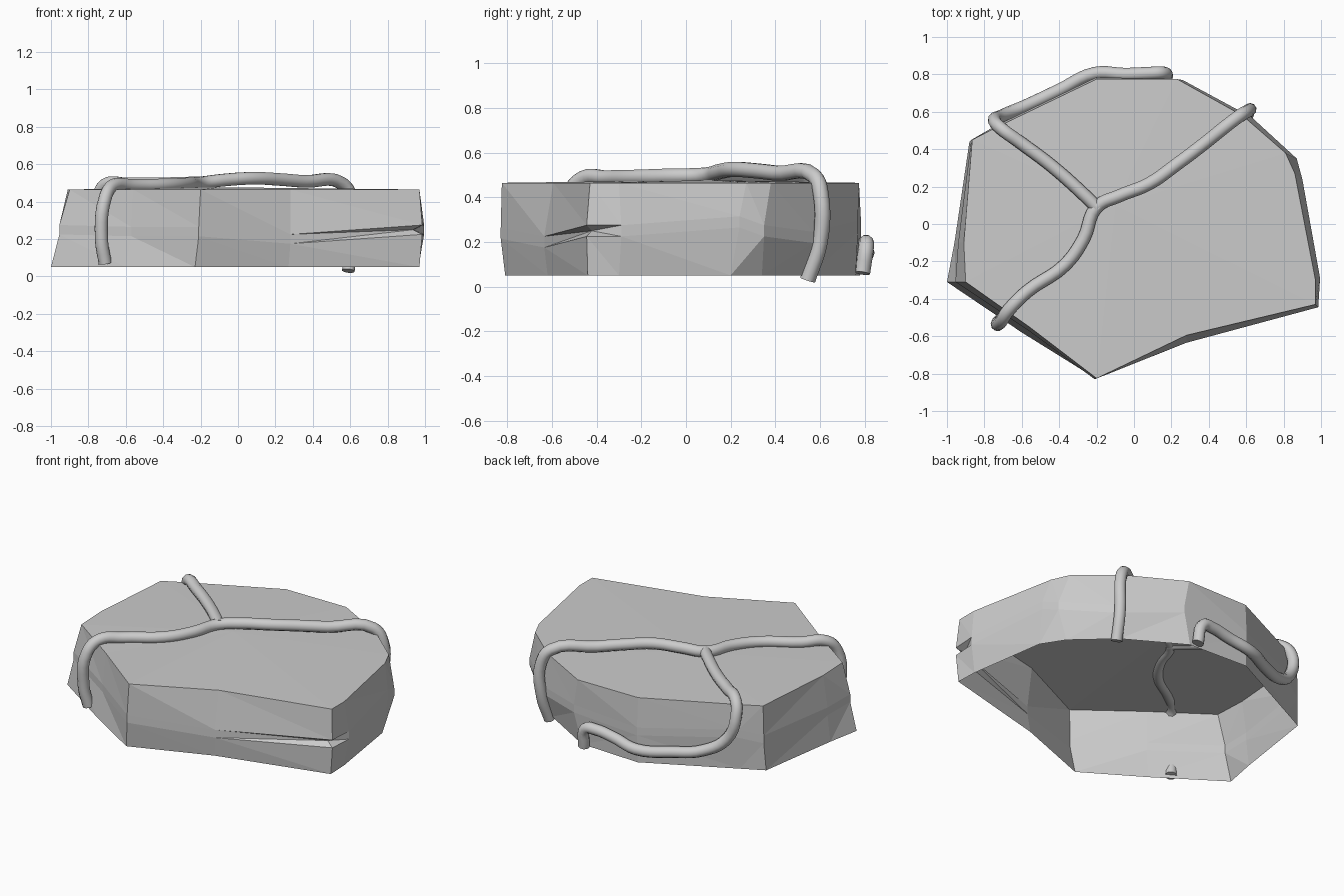
import bpy, bmesh

# Rock slab outline, counter-clockwise: top xy, bulge xy, base xy
OUTLINE = [
    (-0.90, -0.31, -0.955, -0.31, -1.00, -0.31),
    (-0.56, -0.55, -0.57, -0.565, -0.60, -0.58),
    (-0.20, -0.825, -0.21, -0.83, -0.23, -0.81),
    (0.28, -0.595, 0.28, -0.635, 0.27, -0.62),
    (0.97, -0.43, 0.985, -0.445, 0.97, -0.44),
    (0.97, -0.30, 0.995, -0.29, 0.965, -0.30),
    (0.86, 0.27, 0.90, 0.24, 0.89, 0.20),
    (0.81, 0.38, 0.87, 0.35, 0.80, 0.34),
    (0.58, 0.58, 0.63, 0.57, 0.57, 0.55),
    (0.23, 0.775, 0.26, 0.77, 0.21, 0.76),
    (-0.20, 0.775, -0.20, 0.785, -0.20, 0.78),
    (-0.73, 0.52, -0.74, 0.525, -0.74, 0.51),
    (-0.865, 0.45, -0.87, 0.45, -0.88, 0.44),
    (-0.91, -0.10, -0.94, -0.10, -0.96, -0.10),
]
BULGE_Z = [.25, .24, .24, .20, .25, .25, .29, .25, .22, .27, .25, .28, .25, .24]
CORNER = 4  # front right corner carries a small crack


def build_rock():
    bm = bmesh.new()
    rings = [[] for _ in range(5)]
    for i, ((tx, ty, mx, my, bx, by), mz) in enumerate(zip(OUTLINE, BULGE_Z)):
        inset = 0.95 if i == CORNER else 1.0
        column = [(bx, by, 0.05), (mx, my, mz - 0.025),
                  (mx * inset, my * inset, mz), (mx, my, mz + 0.025),
                  (tx, ty, 0.465)]
        for ring, co in zip(rings, column):
            ring.append(bm.verts.new(co))
    n = len(OUTLINE)
    for lo, hi in zip(rings, rings[1:]):
        for i in range(n):
            j = (i + 1) % n
            bm.faces.new((lo[i], lo[j], hi[j], hi[i]))
    # slightly raised top, open underneath
    peak = bm.verts.new((-0.1, 0.1, 0.477))
    for i in range(n):
        bm.faces.new((rings[-1][i], rings[-1][(i + 1) % n], peak))
    bmesh.ops.triangulate(bm, faces=[f for f in bm.faces if len(f.verts) == 4])
    mesh = bpy.data.meshes.new("rock_slab")
    bm.to_mesh(mesh)
    bm.free()
    obj = bpy.data.objects.new("rock_slab", mesh)
    bpy.context.collection.objects.link(obj)


def vine(name, points, radius=0.035):
    curve = bpy.data.curves.new(name, 'CURVE')
    curve.dimensions = '3D'
    curve.bevel_depth = radius
    curve.bevel_resolution = 3
    curve.resolution_u = 5
    curve.use_fill_caps = True
    spline = curve.splines.new('BEZIER')
    spline.bezier_points.add(len(points) - 1)
    for bp, co in zip(spline.bezier_points, points):
        bp.co = co
        bp.handle_left_type = bp.handle_right_type = 'AUTO'
    obj = bpy.data.objects.new(name, curve)
    bpy.context.collection.objects.link(obj)


build_rock()

# Long vine across the top, hanging down two sides
vine("main_vine", [
    (0.59, 0.545, 0.03), (0.61, 0.60, 0.20), (0.61, 0.605, 0.41),
    (0.56, 0.575, 0.495), (0.35, 0.41, 0.508), (0.23, 0.32, 0.518),
    (0.08, 0.215, 0.525), (-0.08, 0.15, 0.515), (-0.20, 0.09, 0.50),
    (-0.27, -0.08, 0.495), (-0.37, -0.22, 0.49), (-0.57, -0.36, 0.487),
    (-0.67, -0.46, 0.485), (-0.71, -0.52, 0.42), (-0.73, -0.53, 0.20),
    (-0.71, -0.51, 0.07)])

# Branch that drops over the back and runs along the wall
vine("branch_vine", [
    (-0.19, 0.08, 0.50), (-0.25, 0.14, 0.50), (-0.44, 0.31, 0.495),
    (-0.60, 0.43, 0.495), (-0.71, 0.51, 0.49), (-0.745, 0.55, 0.42),
    (-0.70, 0.58, 0.26), (-0.57, 0.635, 0.17), (-0.40, 0.715, 0.145),
    (-0.21, 0.805, 0.145), (-0.05, 0.80, 0.175), (0.08, 0.805, 0.195),
    (0.15, 0.808, 0.185), (0.175, 0.79, 0.06)])
